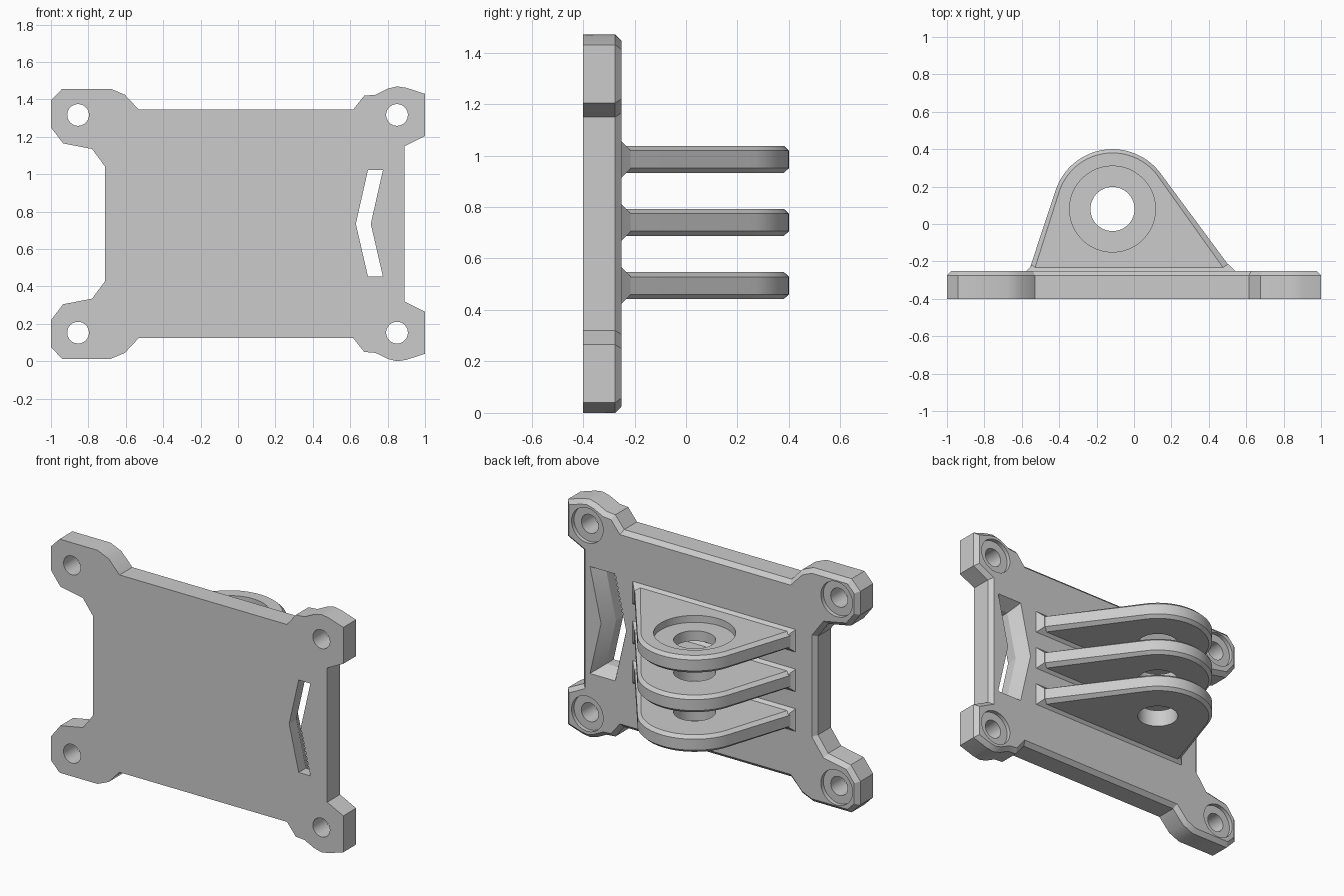
import bpy, bmesh, math
from mathutils import Vector

cube = bpy.data.objects.get("Cube")
if cube:
    bpy.data.objects.remove(cube, do_unlink=True)

grey = bpy.data.materials.new("plain grey")
grey.use_nodes = True
grey.diffuse_color = (0.6, 0.6, 0.6, 1)
grey.node_tree.nodes["Principled BSDF"].inputs["Base Color"].default_value = (0.6, 0.6, 0.6, 1)


def offset(points, d):
    """Grow a closed 2D outline by d with mitred corners."""
    p = [Vector(q) for q in points]
    n = len(p)
    area = sum(p[i - 1].x * p[i].y - p[i].x * p[i - 1].y for i in range(n))
    side = d if area > 0 else -d
    out = []
    for i in range(n):
        a = (p[i] - p[i - 1]).normalized()
        b = (p[(i + 1) % n] - p[i]).normalized()
        na, nb = Vector((a.y, -a.x)), Vector((b.y, -b.x))
        out.append(p[i] + (na + nb) * side / (1 + na.dot(nb)))
    return out


def circle(cx, cy, r, start=0, end=2 * math.pi, n=48):
    step = (end - start) / n
    return [(cx + r * math.cos(start + i * step), cy + r * math.sin(start + i * step)) for i in range(n)]


def loft(name, rings, axis):
    """Skin (height, outline) rings stacked along y or z, with capped ends."""
    bm = bmesh.new()
    loops = []
    for h, outline in rings:
        loops.append([bm.verts.new((u, h, v) if axis == "y" else (u, v, h)) for u, v in outline])
    n = len(loops[0])
    for low, high in zip(loops, loops[1:]):
        for i in range(n):
            j = (i + 1) % n
            bm.faces.new((low[i], low[j], high[j], high[i]))
    bm.faces.new(loops[0])
    bm.faces.new(loops[-1])
    bmesh.ops.recalc_face_normals(bm, faces=bm.faces)
    mesh = bpy.data.meshes.new(name)
    bm.to_mesh(mesh)
    bm.free()
    mesh.materials.append(grey)
    ob = bpy.data.objects.new(name, mesh)
    bpy.context.collection.objects.link(ob)
    return ob


def cut(ob, cutters):
    """Subtract the cutters, bake the result and drop the helpers."""
    for c in cutters:
        c.hide_render = True
        mod = ob.modifiers.new("cut", "BOOLEAN")
        mod.operation = "DIFFERENCE"
        mod.solver = "EXACT"
        mod.object = c
    bpy.context.view_layer.update()
    deps = bpy.context.evaluated_depsgraph_get()
    baked = bpy.data.meshes.new_from_object(ob.evaluated_get(deps))
    ob.modifiers.clear()
    ob.data = baked
    for c in cutters:
        bpy.data.objects.remove(c, do_unlink=True)


def smooth(ob):
    bpy.ops.object.select_all(action="DESELECT")
    ob.select_set(True)
    bpy.context.view_layer.objects.active = ob
    bpy.ops.object.shade_smooth_by_angle(angle=math.radians(25))


HEIGHT = 1.47
BACK = -0.25

# Mounting plate: upper half of the outline, mirrored downwards
upper = [(-0.71, 1.04), (-0.78, 1.135), (-0.935, 1.165), (-1, 1.25), (-1, 1.395),
         (-0.94, 1.457), (-0.68, 1.457), (-0.605, 1.425), (-0.53, 1.345),
         (0.615, 1.345), (0.675, 1.42), (0.735, 1.425), (0.8, 1.457), (0.85, 1.47),
         (0.9, 1.462), (1, 1.43), (1, 1.205), (0.89, 1.15)]
outline = upper + [(x, HEIGHT - z) for x, z in reversed(upper)]
plate = loft("mounting_plate", [(-0.4, outline), (-0.275, outline), (BACK, offset(outline, -0.025))], "y")

# Corner screw holes with shallow recesses at the back
cutters = []
for x in (-0.855, 0.85):
    for z in (0.153, HEIGHT - 0.153):
        steps = [(-0.45, 0.058), (-0.275, 0.058), (-0.275, 0.108), (-0.2, 0.108)]
        cutters.append(loft("screw_cutter", [(y, circle(x, z, r)) for y, r in steps], "y"))

# Chevron slot, widening towards the back
slot = [(0.695, 1.023), (0.775, 1.023), (0.71, 0.735), (0.775, 0.452), (0.695, 0.452), (0.63, 0.735)]
wide = offset(slot, 0.045)
cutters.append(loft("slot_cutter", [(-0.45, slot), (-0.33, slot), (BACK, wide), (-0.2, wide)], "y"))
cut(plate, cutters)
smooth(plate)

# Hinge fin outline: round nose with straight sides tangent to it
CX, CY, R = -0.115, 0.08, 0.32
left, right = Vector((-0.565, BACK - 0.01)), Vector((0.535, BACK - 0.01))


def tangent_angle(point, turn):
    d = point - Vector((CX, CY))
    return math.atan2(d.y, d.x) + turn * math.acos(R / d.length)


start = tangent_angle(right, 1)
end = tangent_angle(left, -1) % (2 * math.pi)
fin_outline = [left, right] + circle(CX, CY, R, start, end, 32)
fin_outline.append((CX + R * math.cos(end), CY + R * math.sin(end)))
fin_inset = offset(fin_outline, -0.02)
# Keep the chamfered outline rooted in the plate
fin_inset[0].y = fin_inset[1].y = BACK - 0.01

for label, z in (("lower", 0.495), ("middle", 0.74), ("upper", 0.985)):
    fin = loft(label + "_hinge_fin", [(z - 0.053, fin_inset), (z - 0.034, fin_outline),
                                      (z + 0.034, fin_outline), (z + 0.053, fin_inset)], "z")
    # Pivot hole, with a washer recess on the upper fin
    steps = [(z - 0.1, 0.118), (z + 0.1, 0.118)]
    if label == "upper":
        steps = [(z - 0.1, 0.118), (z + 0.01, 0.118), (z + 0.01, 0.23), (z + 0.1, 0.23)]
    cut(fin, [loft("pivot_cutter", [(h, circle(CX, CY, r)) for h, r in steps], "z")])
    smooth(fin)

    # Sloped foot where the fin meets the plate
    foot = [(-0.54, z - 0.035), (0.505, z - 0.035), (0.505, z + 0.035), (-0.54, z + 0.035)]
    loft(label + "_fin_foot", [(BACK - 0.005, offset(foot, 0.035)), (BACK, offset(foot, 0.035)),
                               (BACK + 0.035, foot)], "y")
